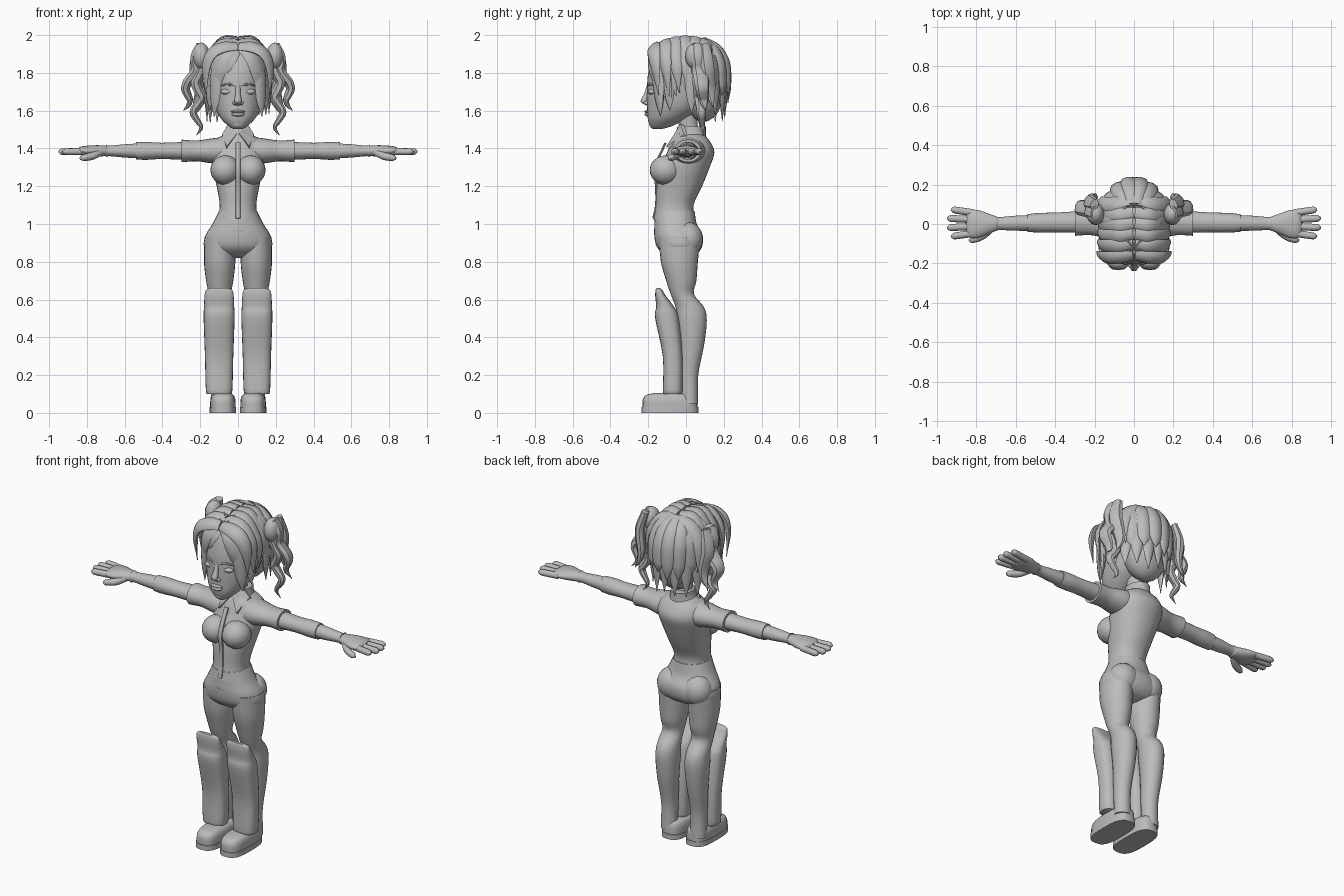
import bpy, math, random
from mathutils import Vector

cube = bpy.data.objects.get("Cube")
if cube:
    bpy.data.objects.remove(cube)
random.seed(4)

shade = (.5, .5, .5, 1)
grey = bpy.data.materials.new("plain_grey")
grey.use_nodes = True
grey.diffuse_color = shade
grey.node_tree.nodes["Principled BSDF"].inputs["Base Color"].default_value = shade

X, Y, Z = Vector((1, 0, 0)), Vector((0, 1, 0)), Vector((0, 0, 1))
HEAD = Vector((0, 0, 1.75))


def add_mesh(name, verts, faces):
    mesh = bpy.data.meshes.new(name)
    mesh.from_pydata(verts, [], faces)
    mesh.materials.append(grey)
    ob = bpy.data.objects.new(name, mesh)
    bpy.context.collection.objects.link(ob)
    bpy.ops.object.select_all(action='DESELECT')
    ob.select_set(True)
    bpy.context.view_layer.objects.active = ob
    bpy.ops.object.mode_set(mode='EDIT')
    bpy.ops.mesh.select_all(action='SELECT')
    bpy.ops.mesh.normals_make_consistent(inside=False)
    bpy.ops.object.mode_set(mode='OBJECT')
    bpy.ops.object.shade_smooth_by_angle(angle=math.radians(40))


def add_pair(name, verts, faces):
    """Left part plus its mirror on the right."""
    add_mesh("left_" + name, verts, faces)
    add_mesh("right_" + name, [(-x, y, z) for x, y, z in verts], faces)


def spline(rows, steps):
    """Smooth curve through rows of any length."""
    rows = [Vector(row) for row in rows]
    rows = [rows[0] * 2 - rows[1]] + rows + [rows[-1] * 2 - rows[-2]]
    points = []
    for a, b, c, d in zip(rows, rows[1:], rows[2:], rows[3:]):
        for k in range(steps):
            t = k / steps
            points.append(b + (c - a) * (t / 2) + (a * 2 - b * 5 + c * 4 - d) * (t * t / 2)
                          + (b * 3 - a - c * 3 + d) * (t ** 3 / 2))
    return points + [rows[-2]]


def tube(name, rows, axis=None, out=None, sides=24, steps=4, power=2, pair=False):
    """Skin rows of (x, y, z, half width, half depth); out sets the depth direction."""
    points = spline(rows, steps)
    centres = [Vector(p[:3]) for p in points]
    last = len(points) - 1
    verts, faces = [], []
    for i, (point, centre) in enumerate(zip(points, centres)):
        along = axis or (centres[min(i + 1, last)] - centres[max(i - 1, 0)]).normalized()
        side = along.cross(out or (centre - HEAD)).normalized()
        up = side.cross(along)
        for k in range(sides):
            angle = math.tau * k / sides
            c, s = (math.copysign(abs(v) ** (2 / power), v) for v in (math.cos(angle), math.sin(angle)))
            verts.append(centre + side * c * max(point[3], .002) + up * s * max(point[4], .002))
    for i in range(last):
        for k in range(sides):
            a, b = i * sides + k, i * sides + (k + 1) % sides
            faces.append((a, b, b + sides, a + sides))
    faces.append(tuple(range(sides)))
    faces.append(tuple(range(last * sides, (last + 1) * sides)))
    (add_pair if pair else add_mesh)(name, verts, faces)


def column(name, rows, x=0, **options):
    """Upright body from rows of (z, y, half width, half depth)."""
    tube(name, [(x, y, z, w, d) for z, y, w, d in rows], axis=Z, out=Y, **options)


def arm_part(name, rows):
    """Part of the arm from rows of (x, half width, half height)."""
    tube(name, [(x, .016 - .02 * x, 1.387, w, h) for x, w, h in rows], axis=X, out=Z, pair=True)


def ball(name, centre, radii, pair=False):
    centre, rows = Vector(centre), []
    for i in range(13):
        angle = math.pi * i / 12
        s = math.sin(angle)
        place = centre - Z * radii[2] * math.cos(angle)
        rows.append((*place, radii[0] * s, radii[1] * s))
    tube(name, rows, axis=Z, out=Y, steps=1, pair=pair)


def lock(name, path, width, depth=.02, pair=False):
    """Flat, pointed clump of hair along a path."""
    rows = []
    for i, place in enumerate(path):
        fullness = math.sin(math.pi * (.2 + .8 * i / (len(path) - 1))) ** .6 if i < len(path) - 1 else 0
        rows.append((*place, width * fullness, depth * fullness))
    tube(name, rows, sides=8, pair=pair)


def scalp(turn, z, reach=.21):
    """Place on the hair's surface, turned in degrees from the front."""
    rise = max(z - HEAD.z, 0) / .24
    radius = math.sqrt(max(1 - rise ** 3, 0))
    angle = math.radians(turn)
    return (.165 * radius * math.sin(angle), .01 - reach * radius * math.cos(angle), z)


# Shirt, bust and trousers
column("shirt", [(1.02, -.06, .108, .112), (1.1, -.06, .097, .1), (1.2, -.035, .113, .12),
                 (1.3, -.005, .135, .13), (1.38, .025, .142, .125), (1.44, .025, .125, .1),
                 (1.475, .02, .07, .075)], sides=32, power=2.2)
ball("bust", (.067, -.108, 1.285), (.079, .084, .078), pair=True)
column("trouser_seat", [(1.07, -.06, .1, .105), (1, -.055, .135, .112), (.94, -.04, .172, .128),
                        (.88, -.035, .18, .12), (.84, -.03, .14, .085), (.82, -.03, .05, .04)],
       sides=32, power=2.2)
ball("buttock", (.085, .01, .92), (.085, .08, .09), pair=True)
column("leg", [(.93, -.035, .08, .11), (.8, -.035, .083, .098), (.7, -.025, .072, .08),
               (.63, -.02, .06, .062), (.56, .02, .062, .075), (.49, .03, .065, .08),
               (.36, .03, .058, .066), (.2, .015, .046, .05), (.05, .02, .048, .044)], x=.097, pair=True)

# Shirt placket and buckle
tube("placket", [(0, y, z, .014, .006) for y, z in
                 ((-.108, 1.43), (-.165, 1.3), (-.158, 1.2), (-.158, 1.1), (-.173, 1.03))],
     out=-Y, sides=8, power=4)
tube("buckle", [(0, -.165, .965, .036, .004), (0, -.162, .92, .002, .004)], axis=Z, out=Y, sides=8)

# Shin guards and shoes
column("shin_guard", [(.1, -.07, .058, .046), (.12, -.07, .07, .052), (.3, -.07, .075, .053),
                      (.5, -.1, .082, .063), (.56, -.11, .08, .048), (.62, -.135, .077, .028),
                      (.65, -.143, .07, .018), (.66, -.147, .045, .01)], x=.1, power=2.7, pair=True)
column("shoe_sole", [(0, -.085, .07, .15), (.03, -.085, .07, .15)], x=.08, steps=1, power=3, pair=True)
column("shoe_upper", [(.03, -.085, .067, .146), (.07, -.085, .066, .144), (.095, -.08, .056, .13),
                      (.105, -.07, .035, .1)], x=.08, power=3, pair=True)

# Arms
arm_part("sleeve", [(.07, .09, .075), (.14, .085, .066), (.22, .068, .055), (.3, .07, .06)])
arm_part("upper_arm", [(.27, .055, .048), (.4, .05, .043), (.48, .05, .047), (.54, .045, .046)])
arm_part("forearm", [(.52, .04, .04), (.6, .038, .035), (.68, .033, .028), (.7, .037, .034)])
arm_part("palm", [(.69, .033, .026), (.74, .052, .03), (.79, .07, .028), (.83, .07, .023), (.85, .05, .012)])
for i, finger in enumerate(("index_finger", "middle_finger", "ring_finger", "little_finger")):
    spread = i - 1.5
    tip = .96 - .02 * abs(spread)
    rows = []
    for x, r in ((.81, .018), (tip - .05, .018), (tip - .015, .016), (tip, .004)):
        rows.append((x, .005 + spread * (.034 + .1 * (x - .81)), 1.383, r, r))
    tube(finger, rows, out=Z, sides=12, pair=True)
tube("thumb", [(.73, -.025, 1.38, .02, .02), (.77, -.06, 1.36, .02, .02), (.82, -.08, 1.35, .017, .017),
               (.838, -.082, 1.344, .004, .004)], out=Z, sides=12, pair=True)

# Neck and collar
column("neck", [(1.42, .03, .055, .06), (1.5, .015, .042, .05), (1.6, 0, .045, .055)])
column("collar", [(1.45, .02, .085, .088), (1.48, .025, .068, .08), (1.515, .03, .062, .075)], steps=2)
flap = [Vector(p) for p in ((.005, -.06, 1.48), (.05, -.03, 1.53), (.085, -.01, 1.475), (.06, -.105, 1.41))]
lining = [p + Y * .02 - Z * .01 for p in flap]
rim = [(i, i + 4, (i + 1) % 4 + 4, (i + 1) % 4) for i in range(4)]
add_pair("collar_flap", flap + lining, [(0, 1, 2, 3), (7, 6, 5, 4)] + rim)

# Head and face
column("head", [(1.503, -.15, .025, .025), (1.52, -.13, .052, .06), (1.56, -.1, .092, .103),
                (1.62, -.058, .122, .148), (1.7, -.03, .138, .176), (1.8, -.01, .148, .19),
                (1.9, 0, .13, .165), (1.96, .01, .06, .08)], sides=40, power=2.2)
tube("nose", [(0, -.195, 1.735, .014, .012), (0, -.208, 1.69, .013, .014), (0, -.222, 1.65, .02, .018),
              (0, -.205, 1.627, .012, .006)], axis=Z, out=Y, sides=16)
ball("nostril", (.017, -.208, 1.64), (.012, .016, .01), pair=True)
ball("upper_lip", (0, -.198, 1.595), (.038, .022, .009))
ball("lower_lip", (0, -.198, 1.58), (.034, .022, .011))
ball("chin", (0, -.168, 1.53), (.035, .027, .025))
ball("eyelid", (.058, -.176, 1.7), (.034, .025, .017), pair=True)
tube("brow", [(.016, -.2, 1.73, .004, .006), (.055, -.194, 1.74, .008, .01), (.105, -.155, 1.73, .002, .004)],
     out=-Y, sides=8, pair=True)

# Hair cap and back volume
ball("hair_cap", (0, .025, 1.8), (.162, .185, .172))
ball("hair_back", (0, .09, 1.71), (.135, .11, .17))

# Clumps sweeping sideways from the parting
for i in range(6):
    y = -.16 + .055 * i
    top = 1.94 + .04 * math.sin(math.pi * i / 6)
    end = 1.7 + random.uniform(-.03, .03)
    lock("crown_clump", [(.005, y, top), (.08, y - .01, top - .005), (.14, y - .01, 1.9),
                         (.17, y, 1.82), (.168, y + .015, end)], .042, pair=True)

# Fringe and long locks beside the face
for name, start, finish, high, low, width in (("fringe", 5, 55, 1.95, 1.66, .05),
                                              ("top_fringe", 10, 75, 1.97, 1.68, .05),
                                              ("side_lock", 35, 50, 1.9, 1.57, .04),
                                              ("thin_lock", 60, 65, 1.88, 1.6, .035)):
    path = []
    for i in range(6):
        t = i / 5
        path.append(scalp(start + (finish - start) * math.sqrt(t), high + (low - high) * t, .225))
    lock(name, path, width, pair=True)
lock("stray_bang", [scalp(turn, 1.94 + turn / 180) for turn in (0, -10, -20, -30)], .03, .012)

# Layered clumps down the back
for reach, end, shift in ((.195, 1.56, 0), (.215, 1.66, 10)):
    for i in range(9):
        turn = 96 + 21 * i + shift
        tip = end + random.uniform(-.03, .03)
        path = [scalp(turn, z, reach) for z in (1.975, 1.93, 1.85, 1.75, (tip + 1.75) / 2, tip)]
        lock("back_clump", path, .042, pair=False)

# Pigtails: root knot and wavy tails that sway more toward the tip
ball("pigtail_knot", (.195, .05, 1.89), (.045, .055, .07), pair=True)
for name, y, drift, waves, end, width in (("outer_tail", .06, .09, 4, 1.6, .045),
                                          ("curled_tail", .05, .02, 6, 1.47, .034),
                                          ("back_tail", .1, .04, 2, 1.62, .04)):
    path = []
    for i in range(13):
        t = i / 12
        x = .2 + drift * t + .025 * math.sqrt(t) * math.sin(waves * math.pi * t)
        path.append((x, y + .04 * t, 1.95 + (end - 1.95) * t))
    lock(name, path, width, .028, pair=True)
